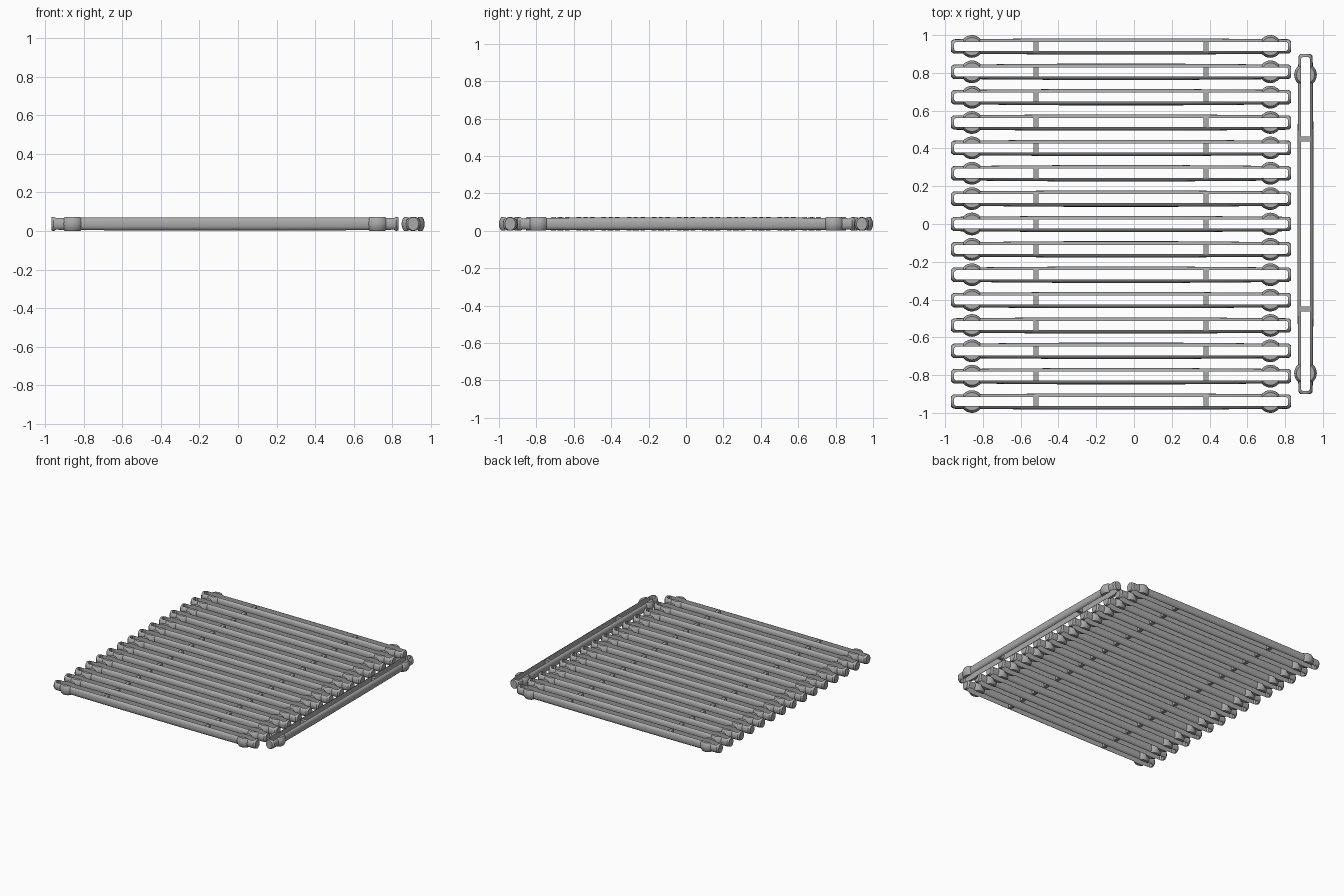
import bpy, bmesh, math
from mathutils import Matrix

if "Cube" in bpy.data.objects:
    bpy.data.objects.remove(bpy.data.objects["Cube"])

HALF, H, R = 0.9, 0.073, 0.06      # half length, height, bead radius
Z = H / 2
SLOT = 0.024                       # half width of the through slot
BEAD, BAR = 0.79, 0.45             # offsets of the beads and cross bars

grey = bpy.data.materials.new("grey plastic")
grey.diffuse_color = (0.4, 0.4, 0.4, 1)
grey.use_nodes = True
grey.node_tree.nodes["Principled BSDF"].inputs["Base Color"].default_value = grey.diffuse_color


def make(name, bm, hide=False):
    bmesh.ops.recalc_face_normals(bm, faces=bm.faces)
    me = bpy.data.meshes.new(name)
    bm.to_mesh(me)
    bm.free()
    me.materials.append(grey)
    ob = bpy.data.objects.new(name, me)
    bpy.context.collection.objects.link(ob)
    ob.hide_render = hide
    return ob


def section(bm, x, w, h, n, count=32):
    """Rounded cross-section ring at x."""
    ring = []
    for i in range(count):
        a = 2 * math.pi * i / count
        c, s = math.cos(a), math.sin(a)
        y = math.copysign(abs(c) ** (2 / n), c) * w
        z = math.copysign(abs(s) ** (2 / n), s) * h
        ring.append(bm.verts.new((x, y, z)))
    return ring


def box(name, x, y, z, sx, sy, sz):
    bm = bmesh.new()
    bmesh.ops.create_cube(bm, size=1, matrix=Matrix.Translation((x, y, z)) @ Matrix.Diagonal((sx, sy, sz, 1)))
    return make(name, bm, True)


# Rail body: round ends, slightly bowed fuller middle
half = [(0.9, 0.028, 0.034, 2), (0.888, 0.038, Z, 2.2), (0.79, 0.039, Z, 2.6), (0.6, 0.0405, Z, 2.8), (0.3, 0.043, Z, 2.8)]
stations = [(-x, w, h, n) for x, w, h, n in half] + half[::-1]
bm = bmesh.new()
rings = [section(bm, *s) for s in stations]
for a, b in zip(rings, rings[1:]):
    for i in range(len(a)):
        j = (i + 1) % len(a)
        bm.faces.new((a[i], a[j], b[j], b[i]))
bm.faces.new(rings[0])
bm.faces.new(rings[-1])
rail = make("rail", bm)

# Beads: spheres cut flat at top and bottom
beads = []
for side in (-1, 1):
    bm = bmesh.new()
    levels = [-Z, -0.025, -0.012, 0, 0.012, 0.025, Z]
    loops = []
    for z in levels:
        r = math.sqrt(R * R - z * z)
        loops.append([bm.verts.new((side * BEAD + r * math.cos(t * math.pi / 16),
                                    r * math.sin(t * math.pi / 16), z)) for t in range(32)])
    for a, b in zip(loops, loops[1:]):
        for i in range(32):
            j = (i + 1) % 32
            bm.faces.new((a[i], a[j], b[j], b[i]))
    bm.faces.new(loops[0])
    bm.faces.new(loops[-1])
    beads.append(make("bead_helper", bm, True))

# Slot with clipped corners, running almost the whole length
bm = bmesh.new()
e, c = HALF - 0.016, 0.009
outline = [(e, SLOT - c), (e - c, SLOT), (-e + c, SLOT), (-e, SLOT - c),
           (-e, -SLOT + c), (-e + c, -SLOT), (e - c, -SLOT), (e, -SLOT + c)]
lo = [bm.verts.new((x, y, -0.1)) for x, y in outline]
hi = [bm.verts.new((x, y, 0.1)) for x, y in outline]
bm.faces.new(lo)
bm.faces.new(hi)
for i in range(8):
    j = (i + 1) % 8
    bm.faces.new((lo[i], lo[j], hi[j], hi[i]))
slot = make("slot_cutter", bm, True)

# Cross bars bridging the slot
bars = [box("bar_helper", s * BAR, 0, 0, 0.027, 2 * SLOT + 0.012, 0.05) for s in (-1, 1)]

steps = [(b, 'UNION') for b in beads] + [(slot, 'DIFFERENCE')] + [(b, 'UNION') for b in bars]
for ob, op in steps:
    m = rail.modifiers.new(op.lower(), 'BOOLEAN')
    m.object, m.operation, m.solver = ob, op, 'EXACT'
bpy.context.view_layer.update()
mesh = bpy.data.meshes.new_from_object(rail.evaluated_get(bpy.context.evaluated_depsgraph_get()))
mesh.name = "slotted_rail"
mesh.materials.clear()
mesh.materials.append(grey)
for ob in [rail, slot] + beads + bars:
    bpy.data.objects.remove(ob, do_unlink=True)


def place(name, x, y, turn=0):
    ob = bpy.data.objects.new(name, mesh)
    ob.location = (x, y, Z)
    ob.rotation_euler.z = turn
    bpy.context.collection.objects.link(ob)
    return ob


# Fifteen parallel rails and one turned rail beside them
for i in range(15):
    place(f"cross_rail_{i + 1}", -0.068, 0.94 - i * 1.88 / 14)
side_rail = place("side_rail", 0.908, 0, math.pi / 2)

bpy.ops.object.select_all(action='DESELECT')
side_rail.select_set(True)
bpy.context.view_layer.objects.active = side_rail
bpy.ops.object.shade_smooth_by_angle(angle=math.radians(30))
